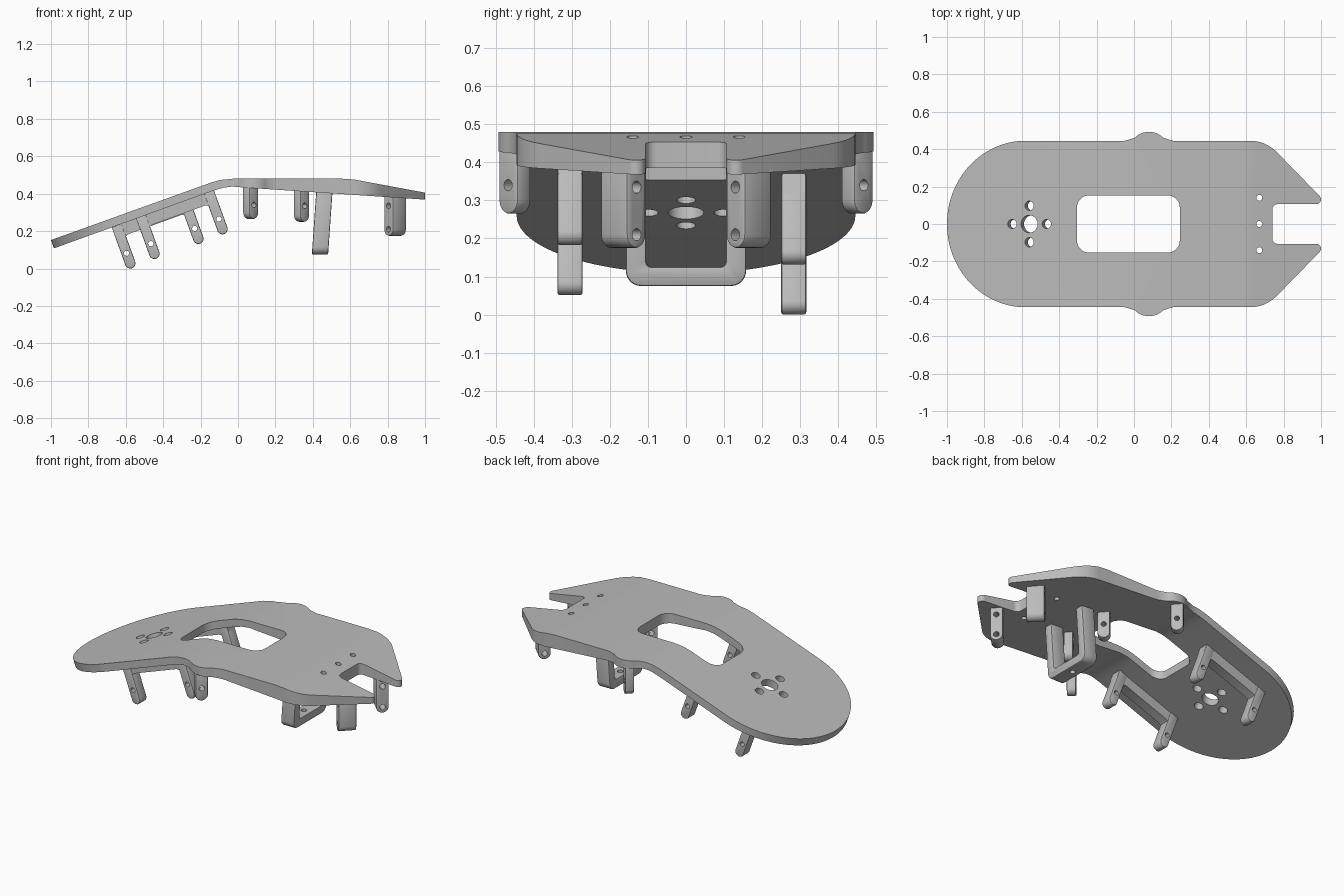
import bpy, bmesh, math
from mathutils import Vector, Matrix

if "Cube" in bpy.data.objects:
    bpy.data.objects.remove(bpy.data.objects["Cube"])

grey = bpy.data.materials.new("plain_grey")
grey.use_nodes = True
grey.diffuse_color = (0.5, 0.5, 0.5, 1)
grey.node_tree.nodes["Principled BSDF"].inputs["Base Color"].default_value = (0.5, 0.5, 0.5, 1)


def add_prism(bm, pts, d0, d1, mat):
    """Extrude a 2D outline (local x, y) from d0 to d1 along local z."""
    lo = [bm.verts.new(mat @ Vector((a, b, d0))) for a, b in pts]
    hi = [bm.verts.new(mat @ Vector((a, b, d1))) for a, b in pts]
    bm.faces.new(lo[::-1])
    bm.faces.new(hi)
    n = len(pts)
    for i in range(n):
        j = (i + 1) % n
        bm.faces.new((lo[i], lo[j], hi[j], hi[i]))


def finish(bm, name):
    bmesh.ops.recalc_face_normals(bm, faces=bm.faces)
    me = bpy.data.meshes.new(name)
    bm.to_mesh(me)
    bm.free()
    ob = bpy.data.objects.new(name, me)
    bpy.context.collection.objects.link(ob)
    me.materials.append(grey)
    return ob


def prism(name, pts, d0, d1, mat):
    bm = bmesh.new()
    add_prism(bm, pts, d0, d1, mat)
    return finish(bm, name)


def activate(ob):
    bpy.ops.object.select_all(action='DESELECT')
    ob.select_set(True)
    bpy.context.view_layer.objects.active = ob


def apply_mod(ob, kind, **props):
    mod = ob.modifiers.new(kind.title(), kind)
    for key, val in props.items():
        setattr(mod, key, val)
    activate(ob)
    bpy.ops.object.modifier_apply(modifier=mod.name)


def boolean(ob, tool, op):
    tool.hide_render = True
    apply_mod(ob, 'BOOLEAN', object=tool, operation=op, solver='EXACT')
    bpy.data.objects.remove(tool)


def bevel(ob, width):
    apply_mod(ob, 'BEVEL', width=width, segments=2, limit_method='ANGLE', angle_limit=0.7)


def smooth(ob):
    activate(ob)
    bpy.ops.object.shade_smooth_by_angle(angle=math.radians(30))


def arc(cx, cy, rx, ry, a0, a1, n):
    out = []
    for i in range(n + 1):
        a = math.radians(a0 + (a1 - a0) * i / n)
        out.append((cx + rx * math.cos(a), cy + ry * math.sin(a)))
    return out


def circle(x, y, r, n=24):
    return arc(x, y, r, r, 0, 360, n)[:-1]


def frame_matrix(origin, x_dir, y_dir):
    x, y = Vector(x_dir).normalized(), Vector(y_dir).normalized()
    m = Matrix((x, y, x.cross(y))).transposed().to_4x4()
    m.translation = origin
    return m


ident = Matrix()
XZ = frame_matrix((0, 0, 0), (1, 0, 0), (0, 0, 1))

# Plate: side profile crossed with the plan outline
side = [(-1.0, 0.152), (-0.14, 0.461), (-0.09, 0.474), (-0.03, 0.48), (0.56, 0.48),
        (0.62, 0.476), (1.02, 0.402), (1.02, 0.367), (0.03, 0.433), (-0.03, 0.438),
        (-0.08, 0.432), (-0.13, 0.417), (-0.984, 0.108)]
plate = prism("plate", side, -0.6, 0.6, XZ)

half = [(0.74, 0)] + arc(0.77, 0.077, 0.03, 0.03, 180, 90, 5)
half += arc(0.975, 0.132, 0.025, 0.025, -90, 45, 7)
half += arc(0.62, 0.245, 0.2, 0.2, 45, 90, 8)
half += [(0.21, 0.445), (0.185, 0.452)] + arc(0.08, 0.388, 0.105, 0.105, 45, 135, 12)
half += [(-0.025, 0.452), (-0.05, 0.445)]
half += arc(-0.58, 0, 0.42, 0.445, 90, 180, 28)
outline = half + [(x, -y) for x, y in half[-2:0:-1]]
bm = bmesh.new()
add_prism(bm, outline, 0, 0.6, ident)
# Rounded end is square to the sloping part
for v in bm.verts:
    if v.co.x < -0.55:
        v.co.x -= 0.36 * (v.co.z - (0.152 + 0.36 * (v.co.x + 1)))
boolean(plate, finish(bm, "outline_cutter"), 'INTERSECT')

# Plate openings
r = 0.065
window = []
for k, (cx, cy) in enumerate(((0.245 - r, 0.153 - r), (r - 0.305, 0.153 - r),
                              (r - 0.305, r - 0.153), (0.245 - r, r - 0.153))):
    window += arc(cx, cy, r, r, 90 * k, 90 * k + 90, 8)
bm = bmesh.new()
add_prism(bm, window, 0.1, 0.7, ident)
for y in (-0.14, 0, 0.14):
    add_prism(bm, circle(0.67, y, 0.016, 16), 0.1, 0.7, ident)
hub = Matrix.Translation((-0.56, 0, 0.311)) @ Matrix.Rotation(math.radians(-20), 4, 'Y')
for x, y, rad in ((0, 0, 0.047), (0.098, 0, 0.025), (-0.098, 0, 0.025),
                  (0, 0.098, 0.025), (0, -0.098, 0.025)):
    add_prism(bm, circle(x, y, rad), -0.1, 0.1, hub)
boolean(plate, finish(bm, "hole_cutter"), 'DIFFERENCE')
smooth(plate)


# Round-ended lug with cross holes
def lug(name, tip, axis, up, length, radius, thick, holes, hole_r):
    up, axis = Vector(up).normalized(), Vector(axis).normalized()
    m = frame_matrix(tip, up.cross(axis), up)
    pts = arc(0, 0, radius, radius, 180, 360, 12) + [(radius, length), (-radius, length)]
    ob = prism(name, pts, -thick / 2, thick / 2, m)
    bevel(ob, 0.006)
    bm = bmesh.new()
    for h in holes:
        add_prism(bm, circle(0, h, hole_r, 16), -thick, thick, m)
    boolean(ob, finish(bm, "lug_cutter"), 'DIFFERENCE')
    smooth(ob)
    return ob


for s, label in ((1, "left"), (-1, "right")):
    end = "back" if s > 0 else "front"
    lug("ear_lug_" + end, (0.068, s * 0.45, 0.3), (1, s, 0), (0, 0, 1),
        0.14, 0.035, 0.05, [0.04], 0.015)
    lug("middle_lug_" + end, (0.34, s * 0.15, 0.285), (1, s, 0), (0, 0, 1),
        0.14, 0.035, 0.05, [0.05], 0.015)
    lug("nose_lug_" + end, (0.84, s * 0.165, 0.21), (1, -s, 0), (0, 0, 1),
        0.185, 0.035, 0.1, [0, 0.125], 0.016)

# Sloping rails, each with two legs
slope, normal = Vector((0.94, 0, 0.34)).normalized(), Vector((-0.34, 0, 0.94)).normalized()
for end, y, tip in (("back", 0.283, (-0.576, 0.028)), ("front", -0.305, (-0.447, 0.079))):
    base = Vector((tip[0], y, tip[1]))
    span = 0.387
    for k, where in enumerate(("outer", "inner")):
        lug(f"{where}_leg_{end}", base + slope * span * k, (0, 1, 0), normal,
            0.215, 0.028, 0.066, [0.057], 0.014)
    m = frame_matrix(base, slope, normal)
    w = 0.045
    rail = prism("rail_" + end, [(-0.028, 0.16), (0.028, 0.145), (w, 0.15), (span - w, 0.15),
                                 (span - 0.028, 0.145), (span + 0.028, 0.16),
                                 (span + 0.028, 0.215), (-0.028, 0.215)], -0.03, 0.03, m)
    smooth(rail)

# Hanging U-shaped bracket, leaning slightly forward
YZ = frame_matrix((0, 0, 0), (0, 1, 0), (0, 0, 1))
u_shape = [(-0.158, 0.42)] + arc(-0.118, 0.115, 0.04, 0.04, 180, 270, 6)
u_shape += arc(0.118, 0.115, 0.04, 0.04, 270, 360, 6) + [(0.158, 0.42), (0.105, 0.42)]
u_shape += arc(0.09, 0.14, 0.015, 0.015, 0, -90, 4) + arc(-0.09, 0.14, 0.015, 0.015, 270, 180, 4)
u_shape += [(-0.105, 0.42)]
bracket = prism("bracket", u_shape, 0.4, 0.487, YZ)
for v in bracket.data.vertices:
    v.co.x += 0.07 * (v.co.z - 0.15)
bevel(bracket, 0.006)
bm = bmesh.new()
add_prism(bm, circle(0.44, 0, 0.016, 16), 0, 0.2, ident)
boolean(bracket, finish(bm, "bracket_cutter"), 'DIFFERENCE')
smooth(bracket)
